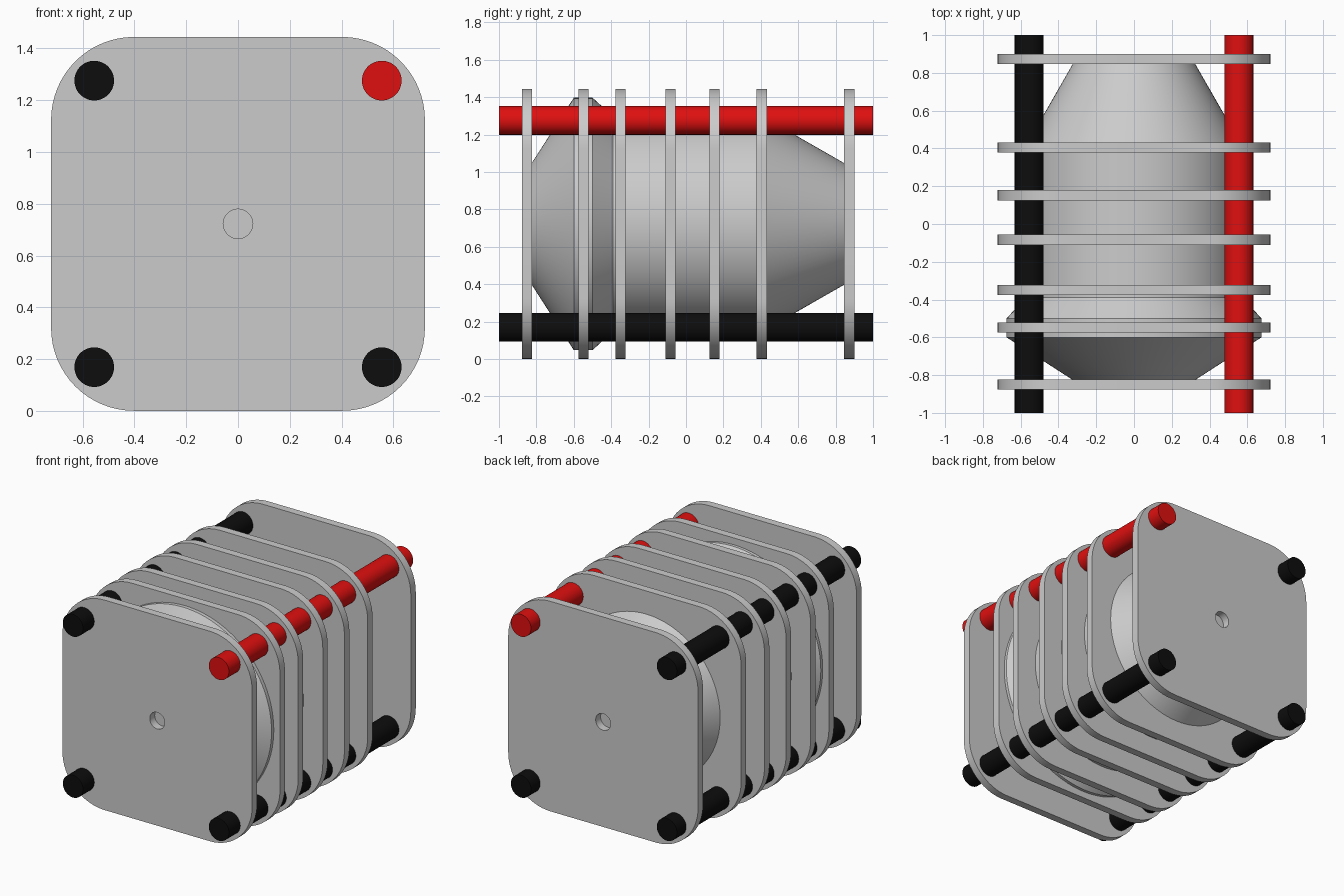
import bpy, bmesh
from math import cos, sin, pi, radians

if "Cube" in bpy.data.objects:
    bpy.data.objects.remove(bpy.data.objects["Cube"])

CZ = 0.7225          # height of the long axis
HALF = 0.7215        # half width of a plate
CORNER = 0.32        # plate corner radius
THICK = 0.054        # plate thickness


def finish(name, bm, mat=None):
    bmesh.ops.recalc_face_normals(bm, faces=bm.faces)
    mesh = bpy.data.meshes.new(name)
    bm.to_mesh(mesh)
    bm.free()
    obj = bpy.data.objects.new(name, mesh)
    bpy.context.collection.objects.link(obj)
    if mat:
        mesh.materials.append(mat)
    bpy.ops.object.select_all(action='DESELECT')
    obj.select_set(True)
    bpy.context.view_layer.objects.active = obj
    bpy.ops.object.shade_smooth_by_angle(angle=radians(25))
    return obj


def material(name, color):
    mat = bpy.data.materials.new(name)
    mat.diffuse_color = color
    mat.use_nodes = True
    mat.node_tree.nodes["Principled BSDF"].inputs["Base Color"].default_value = mat.diffuse_color
    return mat


def loop(bm, pts, y):
    verts = [bm.verts.new((x, y, CZ + z)) for x, z in pts]
    return [bm.edges.new((verts[i - 1], verts[i])) for i in range(len(verts))]


def circle(r, n):
    return [(r * cos(2 * pi * i / n), r * sin(2 * pi * i / n)) for i in range(n)]


def rounded_square(half, r, steps=16):
    pts = []
    for k, (sx, sz) in enumerate([(1, 1), (-1, 1), (-1, -1), (1, -1)]):
        for i in range(steps + 1):
            a = (k + i / steps) * pi / 2
            pts.append((sx * (half - r) + r * cos(a), sz * (half - r) + r * sin(a)))
    return pts


def plate(name, y, hole=0.0):
    bm = bmesh.new()
    edges = loop(bm, rounded_square(HALF, CORNER), y - THICK / 2)
    if hole:
        edges += loop(bm, circle(hole, 32), y - THICK / 2)
    bmesh.ops.triangle_fill(bm, edges=edges, use_beauty=True, normal=(0, -1, 0))
    ext = bmesh.ops.extrude_face_region(bm, geom=bm.faces[:], use_keep_orig=True)
    moved = [g for g in ext['geom'] if isinstance(g, bmesh.types.BMVert)]
    bmesh.ops.translate(bm, verts=moved, vec=(0, THICK, 0))
    return finish(name, bm)


def lathe(name, profile, n, cx=0.0, cz=CZ, mat=None):
    # rings of (y, radius) around a y axis, capped at both ends
    bm = bmesh.new()
    rings = [[bm.verts.new((cx + x, y, cz + z)) for x, z in circle(r, n)]
             for y, r in profile]
    for a, b in zip(rings, rings[1:]):
        for i in range(n):
            bm.faces.new((a[i - 1], a[i], b[i], b[i - 1]))
    bm.faces.new(rings[0])
    bm.faces.new(rings[-1])
    return finish(name, bm, mat)


# End plates with a centre hole, and cooling-fin style middle plates
plate("front_end_plate", -0.85, 0.057)
plate("back_end_plate", 0.873, 0.057)
for i, y in enumerate([-0.548, -0.35, -0.083, 0.152, 0.405]):
    plate(f"middle_plate_{i + 1}", y)

# Barrel-shaped core: front cone, collar, cylinder, rear cone
lathe("core_body", [(-0.823, 0.328), (-0.6, 0.675), (-0.5, 0.675), (-0.39, 0.575),
                    (0.41, 0.575), (0.846, 0.325)], 96)

# Four corner rods, one of them red
black = material("black", (0.004, 0.004, 0.004, 1))
red = material("red", (0.74, 0.005, 0.005, 1))
for sx, side in ((-1, "left"), (1, "right")):
    for sz, level in ((-1, "lower"), (1, "upper")):
        lathe(f"{level}_{side}_rod", [(-1, 0.0765), (1, 0.0765)], 48,
              0.555 * sx, CZ + 0.553 * sz, red if sx == sz == 1 else black)
